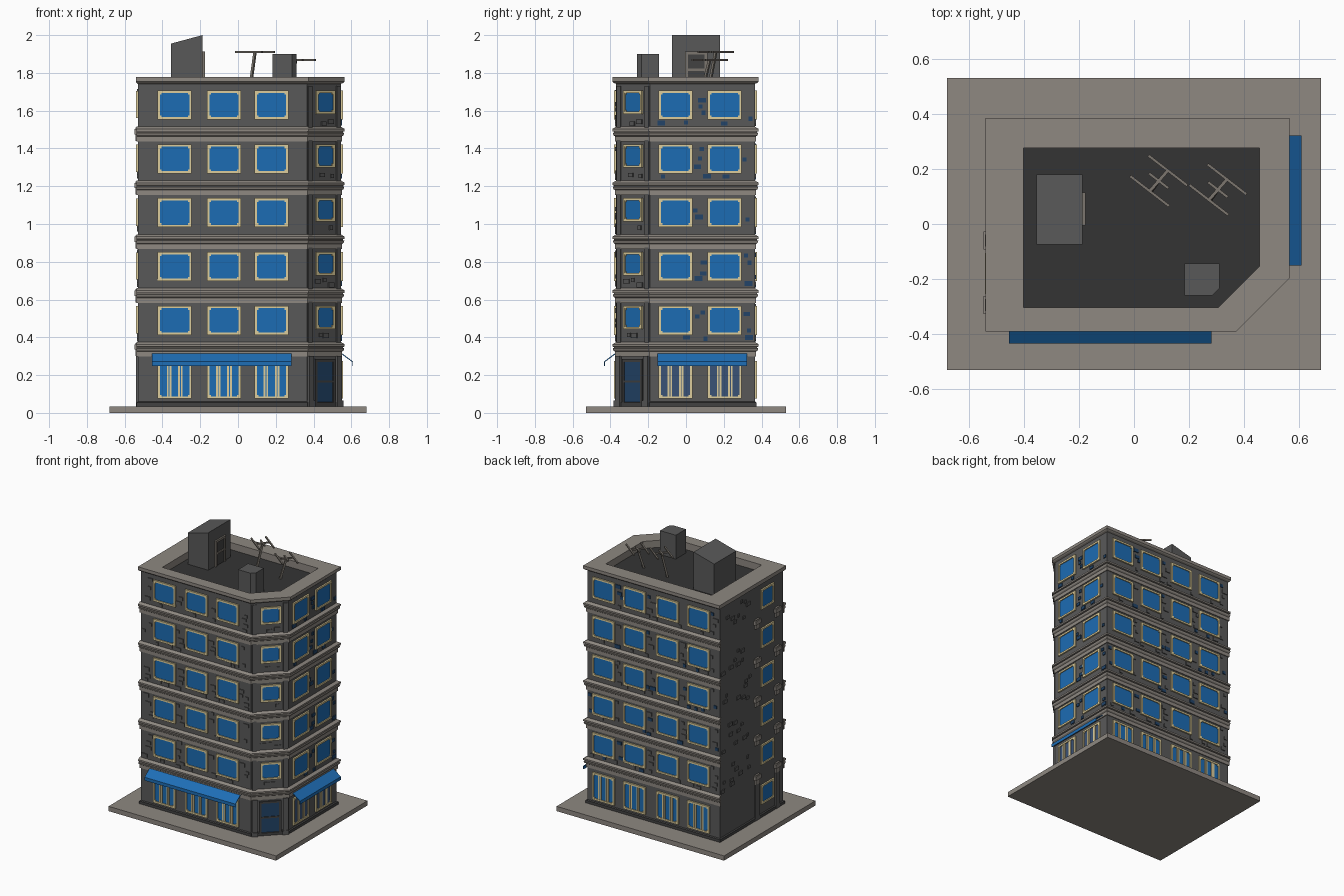
import bpy, bmesh, random
from mathutils import Vector, Matrix

if "Cube" in bpy.data.objects:
    bpy.data.objects.remove(bpy.data.objects["Cube"])

random.seed(4)

def mat(name, r, g, b):
    lin = [((c / 255 + 0.055) / 1.055) ** 2.4 for c in (r, g, b)]
    m = bpy.data.materials.new(name)
    m.diffuse_color = (*lin, 1)
    m.use_nodes = True
    m.node_tree.nodes["Principled BSDF"].inputs["Base Color"].default_value = m.diffuse_color
    return m

WALL = mat("wall grey", 89, 89, 89)
STONE = mat("stone", 142, 136, 129)
GLASS = mat("window blue", 28, 108, 180)
SHADE = mat("shaded glass", 58, 82, 118)
CREAM = mat("cream frame", 222, 206, 156)
NAVY = mat("door navy", 34, 68, 104)
AWN = mat("awning blue", 30, 110, 182)
ROOF = mat("roof dark", 52, 52, 52)
METAL = mat("antenna metal", 124, 118, 110)
TRIM = mat("dark trim", 66, 66, 66)

parts = {}
def part(name, material):
    if name not in parts:
        parts[name] = (bmesh.new(), material)
    return parts[name][0]

def hexa(bm, pts):
    """Closed box from 4 bottom points and 4 top points."""
    v = [bm.verts.new(p) for p in pts]
    f = [bm.faces.new([v[i] for i in q]) for q in
         ((3, 2, 1, 0), (4, 5, 6, 7), (0, 1, 5, 4), (1, 2, 6, 5), (2, 3, 7, 6), (3, 0, 4, 7))]
    bmesh.ops.recalc_face_normals(bm, faces=f)

def box(bm, x0, x1, y0, y1, z0, z1):
    ring = ((x0, y0), (x1, y0), (x1, y1), (x0, y1))
    hexa(bm, [(x, y, z) for z in (z0, z1) for x, y in ring])

# wall frames: origin, direction along wall, outward normal
D = 0.5 ** 0.5
FRONT = ((0, -0.37), (1, 0), (0, -1))
RIGHT = ((0.545, 0), (0, 1), (1, 0))
BACK = ((0, 0.365), (1, 0), (0, 1))
LEFT = ((-0.53, 0), (0, 1), (-1, 0))
CORNER = ((0.455, -0.28), (D, D), (D, -D))

def wpt(w, u, d, z):
    o, t, n = w
    return (o[0] + t[0] * u + n[0] * d, o[1] + t[1] * u + n[1] * d, z)

def wbox(bm, w, u0, u1, z0, z1, d1, d0=-0.004):
    ring = ((u0, d0), (u1, d0), (u1, d1), (u0, d1))
    hexa(bm, [wpt(w, u, d, z) for z in (z0, z1) for u, d in ring])

def outline(o, left=0, front=0):
    """Building footprint with one cut corner, grown outward by o."""
    k = 0.414 * o
    return [(-0.53 - o + left, -0.37 - o - front), (0.365 + k - front, -0.37 - o - front),
            (0.545 + o, -0.19 - k), (0.545 + o, 0.365 + o), (-0.53 - o + left, 0.365 + o)]

def loft(bm, loops, closed=True, caps=False):
    """Skin between stacked loops of 3D points."""
    rows = [[bm.verts.new(p) for p in l] for l in loops]
    n = len(rows[0])
    for a, b in zip(rows, rows[1:]):
        for i in range(n if closed else n - 1):
            j = (i + 1) % n
            bm.faces.new((a[i], a[j], b[j], b[i]))
    if caps and closed:
        bm.faces.new(rows[0][::-1])
        bm.faces.new(rows[-1])
    elif caps:
        bm.faces.new([r[0] for r in rows])
        bm.faces.new([r[-1] for r in rows][::-1])

def ring(o, z, left=0, front=0):
    return [(x, y, z) for x, y in outline(o, left, front)]

# pavement, walls, plinth and roof
RZ = 1.725
box(part("pavement_slab", STONE), -0.68, 0.68, -0.53, 0.53, 0, 0.035)
loft(part("main_walls", WALL), [ring(0, 0.03), ring(0, 1.75)])
loft(part("plinth", TRIM), [ring(0, 0.034), ring(0.008, 0.034), ring(0.008, 0.055), ring(0, 0.06)])
loft(part("roof_floor", ROOF), [ring(-0.05, RZ - 0.03), ring(-0.05, RZ)], caps=True)
loft(part("parapet", STONE), [ring(0, 1.742), ring(0.012, 1.747, 0.004), ring(0.02, 1.754, 0.01),
                              ring(0.02, 1.777, 0.01), ring(-0.088, 1.777, 0.04, 0.022),
                              ring(-0.088, RZ - 0.005, 0.04, 0.022)])

# cornices: round the front, cut corner, right and back
FLOORS = [0.33 + 0.285 * i for i in range(5)]
PROFILE = ((-0.005, -0.032), (0.006, -0.032), (0.006, -0.006), (0.014, 0), (0.018, 0.012), (0.010, 0.014),
           (0.010, 0.019), (0.020, 0.021), (0.020, 0.033), (0, 0.045), (-0.005, 0.045))
for z in FLOORS:
    loops = []
    for o, h in PROFILE:
        r = outline(o)
        path = [(-0.538, -0.37 - o)] + r[1:4] + [(-0.538, 0.365 + o)]
        loops.append([(x, y, z + h) for x, y in path])
    loft(part("cornices", STONE), loops, closed=False, caps=True)

blocked = {}
def window(w, u, z0, z1, width, mullions=0, glass=("window_glass", GLASS)):
    """Glass plate with cream frame, corner blocks and optional paired bars."""
    a, b, t = u - width / 2, u + width / 2, 0.013
    wbox(part(*glass), w, a + 0.005, b - 0.005, z0 + 0.005, z1 - 0.005, 0.004)
    f = part("window_frames", CREAM)
    for u0, u1, h0, h1 in ((a, a + t, z0, z1), (b - t, b, z0, z1),
                           (a + t, b - t, z0, z0 + t), (a + t, b - t, z1 - t, z1)):
        wbox(f, w, u0, u1, h0, h1, 0.011)
    for cu in (a + t, b - t - 0.008):
        for cz in (z0 + t, z1 - t - 0.008):
            wbox(f, w, cu, cu + 0.008, cz, cz + 0.008, 0.010)
    for i in range(mullions):
        c = a + width * (i + 1) / (mullions + 1)
        for s in (-0.007, 0.007):
            wbox(f, w, c + s - 0.005, c + s + 0.005, z0 + t, z1 - t, 0.009)
    blocked.setdefault(w, []).append((a, b, z0, z1))

# windows on every side
ROWS = {FRONT: (-0.335, -0.075, 0.178), RIGHT: (-0.055, 0.205), BACK: (-0.36, -0.11, 0.16, 0.41)}
for z in FLOORS:
    for w, centres in ROWS.items():
        for u in centres:
            window(w, u, z + 0.083, z + 0.237, 0.18)
    window(CORNER, 0.005, z + 0.113, z + 0.237, 0.14)
    window(LEFT, -0.18, z + 0.09, z + 0.235, 0.15)
for w, centres in ROWS.items():
    for u in centres:
        window(w, u, 0.075, 0.275, 0.18, 2, ("shaded_glass", SHADE) if w is RIGHT else ("window_glass", GLASS))
window(LEFT, -0.18, 0.13, 0.27, 0.15)

# loose bricks standing proud of the plaster
SPANS = {FRONT: (-0.52, 0.35), RIGHT: (-0.17, 0.355), BACK: (-0.52, 0.535), LEFT: (-0.04, 0.355),
         CORNER: (-0.085, 0.085)}
for w, (lo, hi) in SPANS.items():
    for z in FLOORS:
        tries = int((hi - lo) * (30 if w is LEFT else 110))
        for i in range(tries):
            bw, bh = random.choice(((0.035, 0.022), (0.022, 0.022), (0.042, 0.026)))
            u = random.uniform(lo, hi - bw)
            h = z + random.uniform(0.047, 0.225)
            if any(u < b + 0.002 and u + bw > a - 0.002 and h < z1 + 0.002 and h + bh > z0 - 0.002
                   for a, b, z0, z1 in blocked[w]):
                continue
            blocked[w].append((u, u + bw, h, h + bh))
            blue = w is RIGHT or (w is BACK and i % 3 == 0)
            bm = part("blue_bricks", NAVY) if blue else part("wall_bricks", WALL)
            wbox(bm, w, u, u + bw, h, h + bh, 0.006)

# corner entrance: door, panels, frame, pilasters
wbox(part("door", NAVY), CORNER, -0.065, 0.065, 0.035, 0.275, 0.005)
for u0, u1, h0, h1 in ((-0.075, -0.06, 0.035, 0.285), (0.06, 0.075, 0.035, 0.285),
                       (-0.06, 0.06, 0.27, 0.285), (-0.06, 0.06, 0.16, 0.172),
                       (-0.06, 0.06, 0.035, 0.055)):
    wbox(part("door_frame", TRIM), CORNER, u0, u1, h0, h1, 0.010)
for s in (-1, 1):
    c = s * 0.105
    bm = part("entrance_pilasters", WALL)
    wbox(bm, CORNER, c - 0.018, c + 0.018, 0.035, 0.30, 0.014)
    wbox(bm, CORNER, c - 0.022, c + 0.022, 0.035, 0.065, 0.019)
    for z in FLOORS:
        wbox(part("corner_strips", WALL), CORNER, c - 0.015, c + 0.015, z + 0.04, z + 0.26, 0.006)

# left side: pilasters and cornice brackets beside the window bay
for c in (-0.06, -0.295):
    wbox(part("side_pilasters", WALL), LEFT, c - 0.025, c + 0.025, 0.035, 0.30, 0.010)
    for z in FLOORS:
        bm = part("side_brackets", STONE)
        wbox(bm, LEFT, c - 0.033, c + 0.033, z + 0.005, z + 0.033, 0.018)
        wbox(bm, LEFT, c - 0.022, c + 0.022, z - 0.03, z + 0.04, 0.012)

# awnings: thin sloped sheet with a hanging valance
def awning(w, u0, u1):
    pts = ((0, 0.320), (0.064, 0.272), (0.064, 0.248), (0.060, 0.248), (0.060, 0.269), (0, 0.313))
    bm = part("awnings", AWN)
    loft(bm, [[wpt(w, u, d, z) for d, z in pts] for u in (u0, u1)], caps=True)
    bmesh.ops.recalc_face_normals(bm, faces=bm.faces)
awning(FRONT, -0.455, 0.282)
awning(RIGHT, -0.15, 0.322)

# stair house with slanted roof, and its door
hexa(part("stair_house", WALL),
     [(x, y, RZ - 0.005) for x, y in ((-0.355, -0.075), (-0.188, -0.075), (-0.188, 0.18), (-0.355, 0.18))] +
     [(-0.355, -0.075, 1.955), (-0.188, -0.075, 2.0), (-0.188, 0.18, 2.0), (-0.355, 0.18, 1.955)])
SH = ((-0.188, 0.055), (0, 1), (1, 0))
wbox(part("roof_door", TRIM), SH, -0.05, 0.05, RZ, 1.90, 0.005)
for u0, u1, h0, h1 in ((-0.06, -0.044, RZ, 1.913), (0.044, 0.06, RZ, 1.913),
                       (-0.044, 0.044, 1.897, 1.913), (-0.044, 0.044, 1.81, 1.822)):
    wbox(part("roof_door_frame", METAL), SH, u0, u1, h0, h1, 0.012)

# small rooftop box with a cut corner
shape = ((0.183, -0.26), (0.285, -0.26), (0.31, -0.235), (0.31, -0.143), (0.183, -0.143))
loft(part("chimney_box", WALL), [[(x, y, z) for x, y in shape] for z in (RZ - 0.005, 1.9)], caps=True)

# aerials: leaning mast, boom, cross bars
def rod(bm, a, b, t, h):
    a, b = Vector(a), Vector(b)
    m = (Matrix.Translation((a + b) / 2) @ (b - a).to_track_quat('Z', 'Y').to_matrix().to_4x4()
         @ Matrix.Diagonal((t, h, (b - a).length, 1)))
    bmesh.ops.create_cube(bm, size=1, matrix=m)

def aerial(x, y, z):
    bm = part("aerials", METAL)
    c = Vector((x, y, z))
    along, across = Vector((0.66, 0.75, 0)), Vector((0.79, -0.61, 0))
    rod(bm, (x - 0.025, y - 0.035, RZ), c, 0.013, 0.013)
    rod(bm, c - along * 0.055, c + along * 0.055, 0.012, 0.009)
    for s, half in ((-0.05, 0.09), (0, 0.045), (0.05, 0.09)):
        rod(bm, c + along * s - across * half, c + along * s + across * half, 0.010, 0.010)
aerial(0.09, 0.157, 1.91)
aerial(0.305, 0.125, 1.868)

# turn every part into an object
for name, (bm, material) in parts.items():
    me = bpy.data.meshes.new(name)
    bm.to_mesh(me)
    bm.free()
    me.materials.append(material)
    bpy.context.collection.objects.link(bpy.data.objects.new(name, me))
